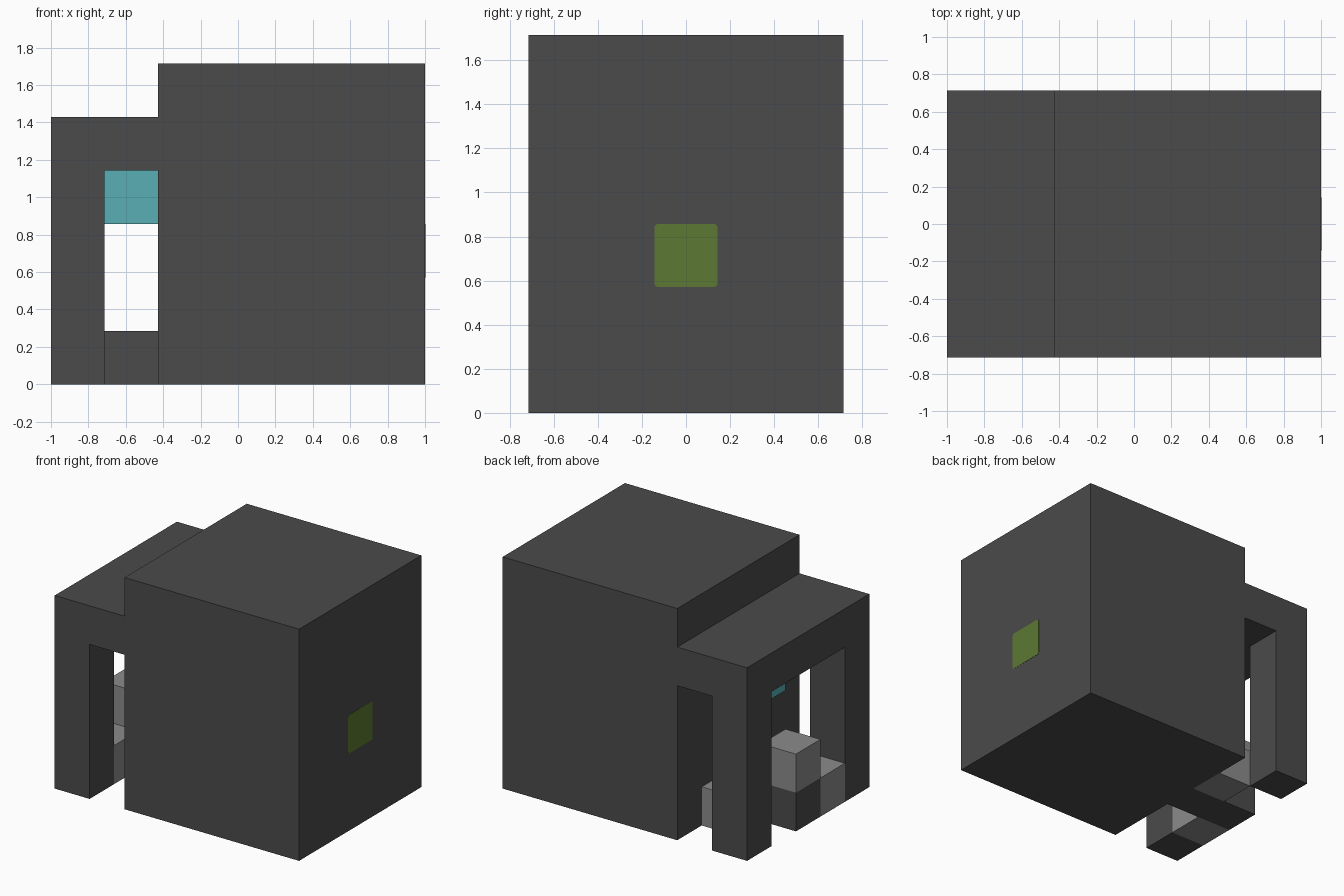
import bpy
import bmesh

U = 1 / 7  # modelling grid unit

cube = bpy.data.objects.get("Cube")
if cube:
    bpy.data.objects.remove(cube, do_unlink=True)


def material(name, rgb):
    mat = bpy.data.materials.new(name)
    mat.use_nodes = True
    color = (*rgb, 1)
    mat.diffuse_color = color
    bsdf = next(n for n in mat.node_tree.nodes if n.type == 'BSDF_PRINCIPLED')
    bsdf.inputs["Base Color"].default_value = color
    return mat


charcoal = material("charcoal", (0.07, 0.07, 0.07))
light_grey = material("light_grey", (0.26, 0.26, 0.26))
teal = material("teal", (0.10, 0.43, 0.46))
green = material("moss_green", (0.107, 0.195, 0.033))


def box(name, mat, xs, ys, zs, corner=0):
    """Box spanning grid ranges; corner rounds the edges parallel to x."""
    bm = bmesh.new()
    bmesh.ops.create_cube(bm, size=1)
    for v in bm.verts:
        v.co = [U * (r[0] if c < 0 else r[1]) for c, r in zip(v.co, (xs, ys, zs))]
    if corner:
        edges = [e for e in bm.edges
                 if abs(e.verts[0].co.y - e.verts[1].co.y) < 1e-5
                 and abs(e.verts[0].co.z - e.verts[1].co.z) < 1e-5]
        bmesh.ops.bevel(bm, geom=edges, offset=corner, segments=3,
                        profile=0.5, affect='EDGES')
    mesh = bpy.data.meshes.new(name)
    bm.to_mesh(mesh)
    bm.free()
    mesh.materials.append(mat)
    obj = bpy.data.objects.new(name, mesh)
    bpy.context.collection.objects.link(obj)
    return obj


# Main housing and the lower side canopy on two pillars
box("main_block", charcoal, (-3, 7), (-5, 5), (0, 12))
box("canopy", charcoal, (-7, -3), (-5, 5), (8, 10))
box("front_pillar", charcoal, (-7, -5), (-5, -3), (0, 8))
box("back_pillar", charcoal, (-7, -5), (3, 5), (0, 8))

# Stepped blocks under the canopy
box("center_base", charcoal, (-7, -3), (-1, 1), (0, 2))
box("upper_step", light_grey, (-7, -5), (-1, 1), (2, 4))
box("front_step", light_grey, (-7, -5), (-3, -1), (0, 2))
box("back_step", light_grey, (-5, -3), (1, 3), (0, 2))

# Hanging block below the canopy
box("hanging_block", teal, (-5, -3), (-1, 1), (6, 8))

# Thin rounded panel on the outer wall
box("wall_panel", green, (6.99, 7.01), (-1, 1), (4, 6), corner=0.016)
